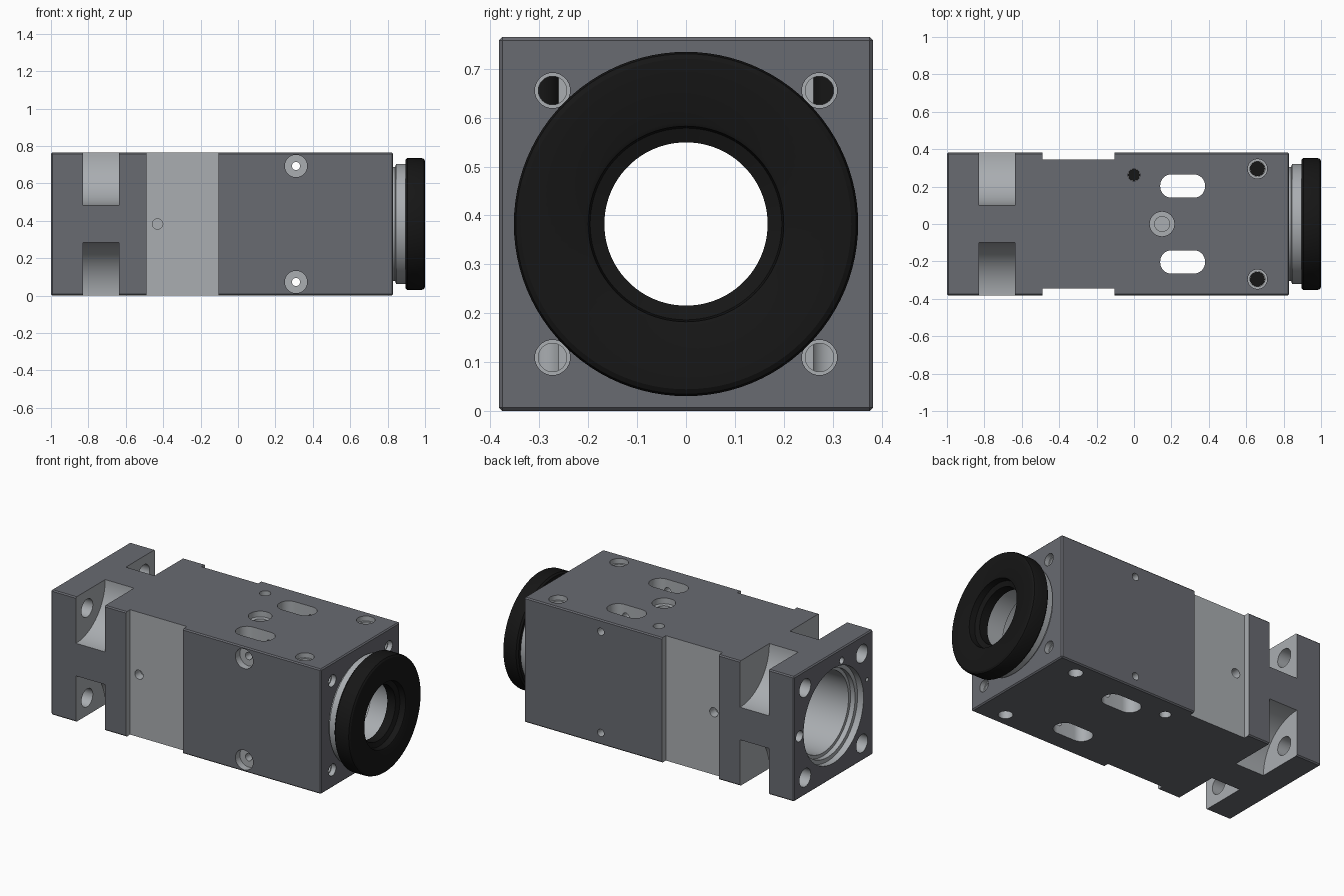
import bpy, bmesh
from math import sin, cos, pi
from mathutils import Vector

if "Cube" in bpy.data.objects:
    bpy.data.objects.remove(bpy.data.objects["Cube"])

H = 0.3825            # half width of the square body; also the axis height
X, Y, Z = Vector((1, 0, 0)), Vector((0, 1, 0)), Vector((0, 0, 1))


def material(name, rgb):
    m = bpy.data.materials.new(name)
    m.diffuse_color = (*rgb, 1)
    m.use_nodes = True
    m.node_tree.nodes["Principled BSDF"].inputs["Base Color"].default_value = m.diffuse_color
    return m


DARK = material("dark_grey", (0.14, 0.145, 0.165))
PALE = material("pale_metal", (0.40, 0.42, 0.44))
BLACK = material("black", (0.008, 0.008, 0.008))


def finish(bm, name, mat):
    bmesh.ops.recalc_face_normals(bm, faces=bm.faces[:])
    me = bpy.data.meshes.new(name)
    bm.to_mesh(me)
    bm.free()
    me.materials.append(mat)
    ob = bpy.data.objects.new(name, me)
    bpy.context.collection.objects.link(ob)
    return ob


def box(name, lo, hi, mat=PALE, bevel=0, segments=1, upright_only=False):
    bm = bmesh.new()
    bmesh.ops.create_cube(bm, size=1)
    for v in bm.verts:
        v.co = Vector([lo[i] if v.co[i] < 0 else hi[i] for i in range(3)])
    if bevel:
        edges = [e for e in bm.edges if not upright_only
                 or abs(e.verts[0].co.z - e.verts[1].co.z) > 1e-4]
        bmesh.ops.bevel(bm, geom=edges, offset=bevel, segments=segments,
                        profile=0.5, affect='EDGES')
    return finish(bm, name, mat)


def lathe(name, origin, axis, profile, mat=PALE, n=32, hollow=False):
    """Revolve (radius, distance) points round an axis; hollow joins last to first."""
    bm = bmesh.new()
    rot = Z.rotation_difference(axis).to_matrix()
    rings = [[bm.verts.new(Vector(origin) + rot @ Vector(
        (r * cos(2 * pi * k / n), r * sin(2 * pi * k / n), t)))
        for k in range(n)] for r, t in profile]
    pairs = list(zip(rings, rings[1:]))
    if hollow:
        pairs.append((rings[-1], rings[0]))
    else:
        bm.faces.new(rings[0])
        bm.faces.new(rings[-1])
    for a, b in pairs:
        for k in range(n):
            j = (k + 1) % n
            bm.faces.new((a[k], a[j], b[j], b[k]))
    return finish(bm, name, mat)


# main square body
body = box("body", (-1, -H, 0), (0.83, H, 2 * H), DARK, bevel=0.007)
body.data.materials.append(PALE)
cuts = []


def hole(origin, axis, *profile, n=32):
    cuts.append(lathe("cutter", origin, axis, profile, n=n))


# long stepped bore
hole((0, 0, H), X, (0.29, -1.1), (0.29, -0.96), (0.265, -0.96), (0.265, -0.93),
     (0.245, -0.93), (0.245, 0.76), (0.2, 0.76), (0.2, 0.9), n=96)

for s in (-1, 1):
    # shallow side recesses with a small port in each
    cuts.append(box("cutter", (-0.49, min(s * 0.345, s * 0.5), -0.1),
                    (-0.105, max(s * 0.345, s * 0.5), 0.9)))
    hole((-0.43, s * 0.4, H), Y * -s, (0.028, 0), (0.028, 0.11))
    # vertical slots right through
    cuts.append(box("cutter", (0.14, s * 0.203 - 0.0625, -0.1),
                    (0.38, s * 0.203 + 0.0625, 0.9), bevel=0.06, segments=8,
                    upright_only=True))
    # vertical mounting holes
    hole((0.66, s * 0.295, 0.9), -Z, (0.052, 0), (0.052, 0.165), (0.04, 0.165), (0.04, 1))
    # cross holes, counterbored on the front
    hole((0.31, -0.5, H + s * 0.31), Y, (0.06, 0), (0.06, 0.16),
         (0.022, 0.16), (0.022, 1))
    for t in (-1, 1):
        # round-bottomed corner pockets for the bolts
        hole((-0.83, s * H, H + t * H), X, (0.2825, 0), (0.2825, 0.195), n=96)
        # bolt holes at the open end and at the ring end
        hole((-1.1, s * 0.275, H + t * 0.275), X, (0.055, 0), (0.055, 0.35))
        hole((0.9, s * 0.273, H + t * 0.273), -X, (0.036, 0), (0.036, 0.1),
             (0.029, 0.1), (0.029, 0.22))

# single top holes and small holes in the open end
hole((0, 0.262, 0.9), -Z, (0.032, 0), (0.032, 1))
hole((0.15, 0, 0.9), -Z, (0.066, 0), (0.066, 0.17), (0.04, 0.17), (0.04, 0.2))
hole((-1.1, 0.33, H), X, (0.033, 0), (0.033, 0.2))
hole((-1.1, -0.08, 0.69), X, (0.02, 0), (0.02, 0.2))
hole((-1.1, -0.325, 0.48), X, (0.012, 0), (0.012, 0.16))

bpy.context.view_layer.objects.active = body
for c in cuts:
    m = body.modifiers.new("cut", 'BOOLEAN')
    m.operation, m.solver, m.object = 'DIFFERENCE', 'EXACT', c
    m.material_mode = 'TRANSFER'
    bpy.ops.object.modifier_apply(modifier=m.name)
    bpy.data.objects.remove(c)

# pale neck and black end ring
lathe("neck", (0, 0, H), X, [(0.2, 0.825), (0.305, 0.825), (0.305, 0.84), (0.322, 0.845),
      (0.322, 0.9), (0.2, 0.9)], n=96, hollow=True)
lathe("end_ring", (0, 0, H), X, [(0.167, 0.895), (0.342, 0.895), (0.352, 0.905),
      (0.352, 0.983), (0.348, 0.994), (0.338, 1.0), (0.208, 1.0), (0.2, 0.996),
      (0.196, 0.96), (0.167, 0.95)], BLACK, n=96, hollow=True)

# dark screws inside the top holes
for i, (x, y, r) in enumerate([(0.66, 0.295, 0.0395), (0.66, -0.295, 0.0395),
                               (0, 0.262, 0.0315)]):
    lathe(f"set_screw_{i + 1}", (x, y, 0), Z, [(r, 0.2), (r, 0.7)], BLACK)

# smooth the round surfaces, keep the edges sharp
bpy.ops.object.select_all(action='DESELECT')
for ob in bpy.context.scene.objects:
    ob.select_set(True)
bpy.ops.object.shade_smooth_by_angle(angle=0.5)
